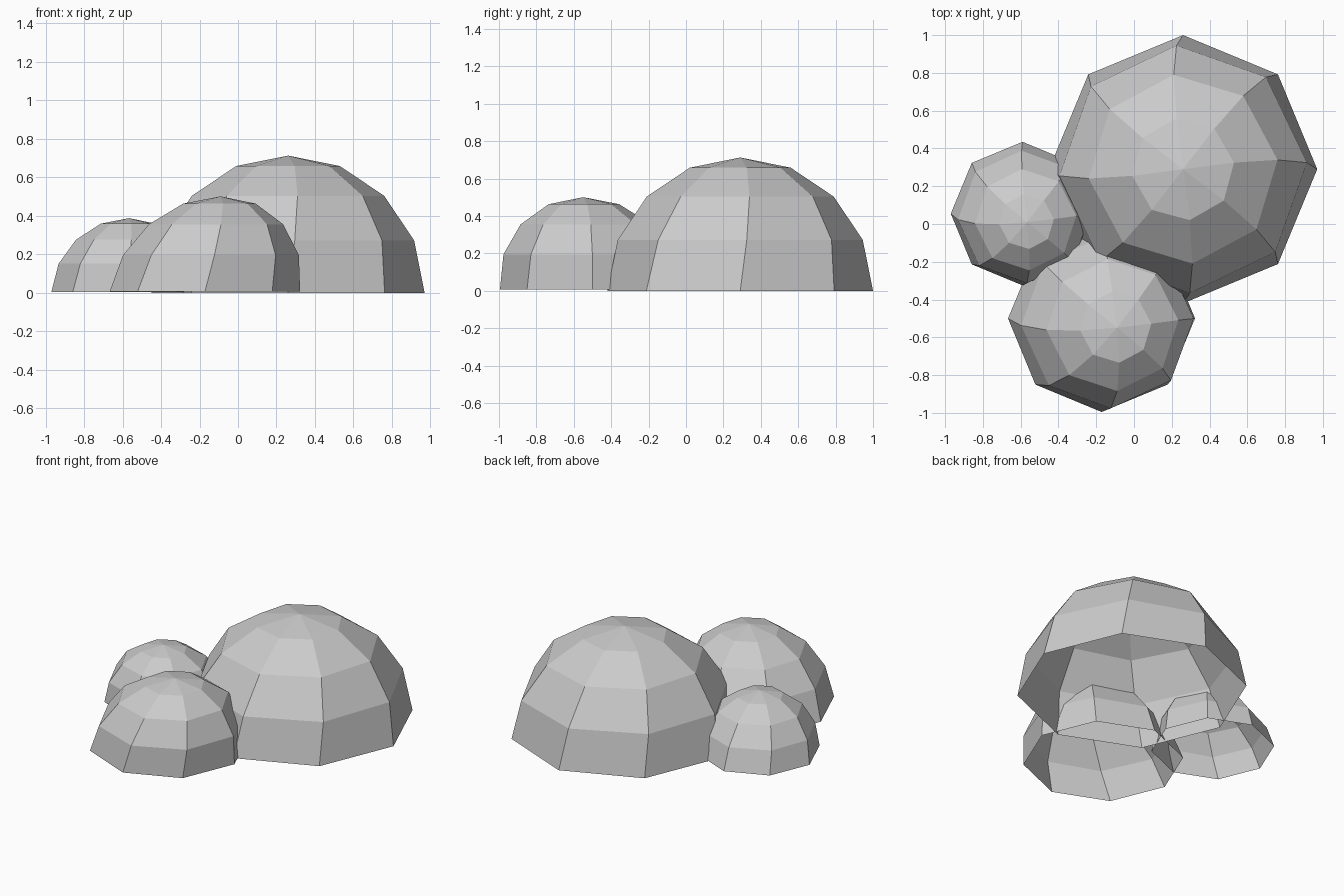
import bpy, bmesh
from math import sin, cos, pi, radians

if "Cube" in bpy.data.objects:
    bpy.data.objects.remove(bpy.data.objects["Cube"])

SIDES = 8
LEVELS = 4


def dome(name, x, y, z0, radius, height, lean=(0, 0), twist=8.0):
    """Open low-poly half sphere, slightly leaning and twisted toward its top."""
    bm = bmesh.new()
    rings = []
    for i in range(LEVELS):
        a = i * pi / 2 / LEVELS
        r, h = radius * cos(a), height * sin(a)
        turn = radians(twist) * h / height
        rings.append([bm.verts.new((x + lean[0] * h + r * cos(turn + k * 2 * pi / SIDES),
                                    y + lean[1] * h + r * sin(turn + k * 2 * pi / SIDES),
                                    z0 + h)) for k in range(SIDES)])
    apex = bm.verts.new((x + lean[0] * height, y + lean[1] * height, z0 + height))
    for k in range(SIDES):
        n = (k + 1) % SIDES
        for lo, hi in zip(rings, rings[1:]):
            bm.faces.new((lo[k], lo[n], hi[n], hi[k]))
        bm.faces.new((rings[-1][k], rings[-1][n], apex))
    mesh = bpy.data.meshes.new(name)
    bm.to_mesh(mesh)
    bm.free()
    obj = bpy.data.objects.new(name, mesh)
    bpy.context.collection.objects.link(obj)
    return obj


# Three overlapping mounds
dome("large_bush", 0.26, 0.29, 0.0, 0.71, 0.713)
dome("medium_bush", -0.172, -0.50, 0.006, 0.495, 0.495, lean=(0.165, -0.10), twist=6.0)
dome("small_bush", -0.59, 0.055, 0.005, 0.38, 0.383, lean=(0.06, -0.12), twist=6.0)
